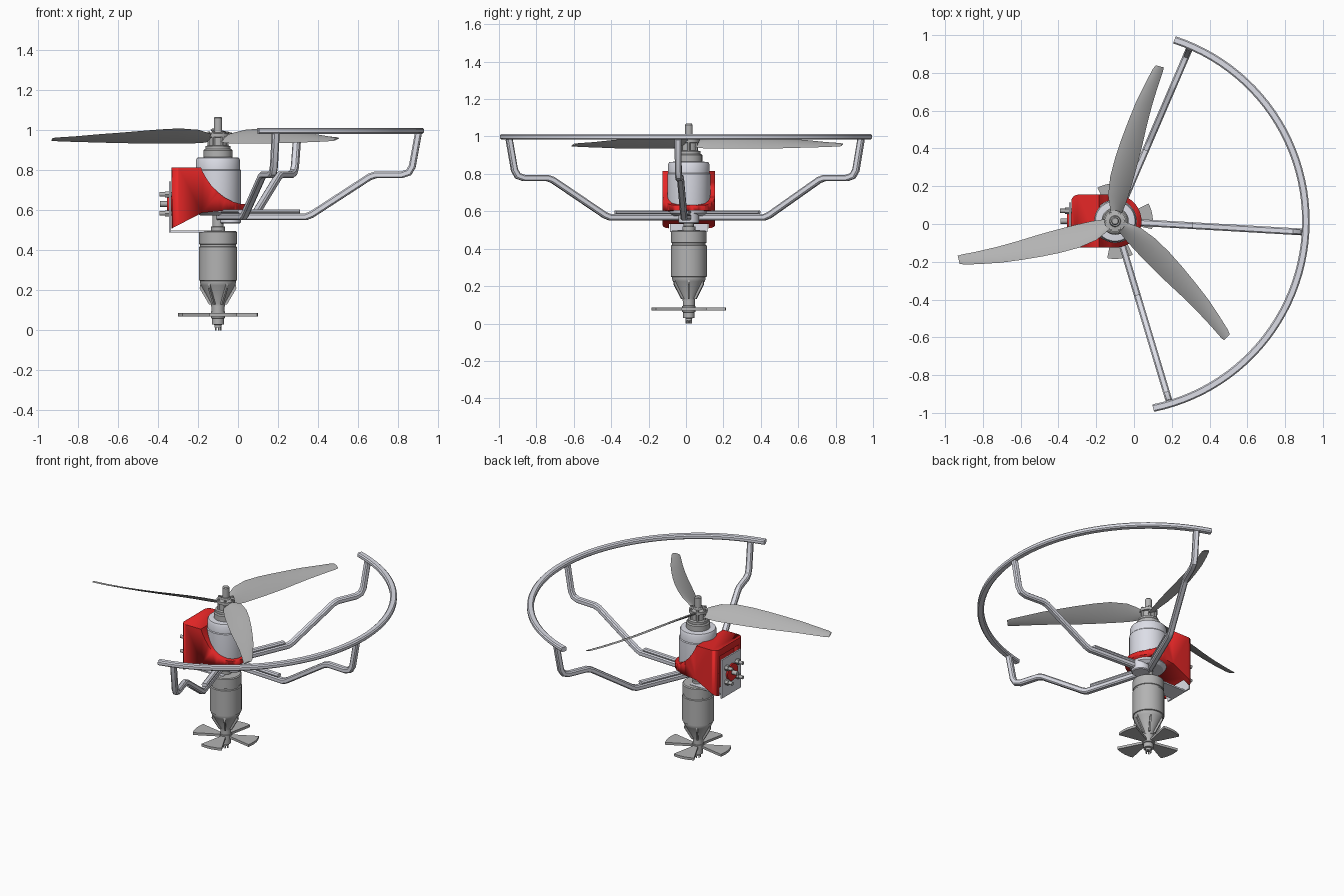
import bpy, bmesh, math
from mathutils import Vector, Matrix

if "Cube" in bpy.data.objects:
    bpy.data.objects.remove(bpy.data.objects["Cube"])

AXIS = Vector((-0.10, 0.015, 0))      # all parts are modelled around this shaft axis


def mat(name, c):
    m = bpy.data.materials.new(name)
    m.diffuse_color = (*c, 1)
    m.use_nodes = True
    m.node_tree.nodes["Principled BSDF"].inputs["Base Color"].default_value = m.diffuse_color
    return m


RED = mat("red_paint", (0.8, 0.02, 0.02))
LIGHT = mat("light_metal", (0.72, 0.73, 0.8))
GREY = mat("grey_metal", (0.45, 0.45, 0.45))


def finish(name, bm, m=GREY, rot=0, smooth=True):
    bmesh.ops.recalc_face_normals(bm, faces=bm.faces)
    me = bpy.data.meshes.new(name)
    bm.to_mesh(me)
    bm.free()
    if smooth:
        me.shade_smooth()
        me.set_sharp_from_angle(angle=math.radians(32))
    ob = bpy.data.objects.new(name, me)
    ob.location = AXIS
    ob.rotation_euler.z = rot
    me.materials.append(m)
    bpy.context.collection.objects.link(ob)
    return ob


def skin(rings, bm=None):
    """Bridge closed rings of points and cap the ends."""
    bm = bm or bmesh.new()
    vs = [[bm.verts.new(p) for p in r] for r in rings]
    n = len(vs[0])
    for a, b in zip(vs, vs[1:]):
        for i in range(n):
            bm.faces.new((a[i], a[(i + 1) % n], b[(i + 1) % n], b[i]))
    bm.faces.new(vs[0][::-1])
    bm.faces.new(vs[-1])
    return bm


def lathe(name, prof, m=GREY, x=0, seg=48):
    return finish(name, skin([[(x + r * math.cos(2 * math.pi * i / seg), r * math.sin(2 * math.pi * i / seg), z)
                               for i in range(seg)] for r, z in prof]), m)


def add_box(bm, lo, hi):
    lo, hi = Vector(lo), Vector(hi)
    bmesh.ops.create_cube(bm, matrix=Matrix.Translation((lo + hi) / 2) @ Matrix.Diagonal((*(hi - lo), 1)))


def add_cyl(bm, p, r, depth, along_x=False, seg=16):
    rot = Matrix.Rotation(math.pi / 2, 4, 'Y') if along_x else Matrix()
    bmesh.ops.create_cone(bm, cap_ends=True, segments=seg, radius1=r, radius2=r, depth=depth,
                          matrix=Matrix.Translation(p) @ rot)


def sweep(name, pts, side, w, h, m=LIGHT, rot=0):
    """Sweep a chamfered rectangle; w runs along the fixed side vector."""
    pts, side, c = [Vector(p) for p in pts], Vector(side), 0.007
    sec = [(w/2, h/2-c), (w/2-c, h/2), (c-w/2, h/2), (-w/2, h/2-c),
           (-w/2, c-h/2), (c-w/2, -h/2), (w/2-c, -h/2), (w/2, c-h/2)]
    rings = []
    for i, p in enumerate(pts):
        a = (p - pts[max(i-1, 0)]).normalized()
        b = (pts[min(i+1, len(pts)-1)] - p).normalized()
        t = (a + b).normalized()
        k = 1 / max(0.5, t.dot(b if b.length else a))
        n = side.cross(t)
        rings.append([p + side * s + n * q * k for s, q in sec])
    return finish(name, skin(rings), m, rot)


def prism(pts, vec):
    return skin([[Vector(p) for p in pts], [Vector(p) + Vector(vec) for p in pts]])


# Guard: partial ring carried by three bent arms
MID = -3.3
arc = [math.radians(MID + a) for a in [-75.2 + 150.4 * i / 48 for i in range(49)]]
sweep("guard_ring", [(1.01 * math.cos(a), 1.01 * math.sin(a), 0.998) for a in arc], (0, 0, 1), 0.03, 0.04)
arm = [(0.03, 0.568), (0.44, 0.568), (0.47, 0.58), (0.76, 0.768), (0.79, 0.778), (0.92, 0.778),
       (0.955, 0.79), (0.973, 0.82), (1.003, 0.985)]
for label, off in (("middle", 0), ("back", 70), ("front", -70)):
    r = math.radians(MID + off)
    sweep(f"guard_arm_{label}", [(x, 0, z) for x, z in arm], (0, 1, 0), 0.036, 0.034, LIGHT, r)
    sweep(f"arm_brace_{label}", [(0.1, 0, 0.595), (0.41, 0, 0.595)], (0, 1, 0), 0.036, 0.02, LIGHT, r)
lathe("arm_hub", [(0.05, 0.535), (0.055, 0.54), (0.055, 0.605), (0.05, 0.61)], LIGHT, x=0.06)

# Upper motor
lathe("upper_motor", [(0.09, 0.575), (0.112, 0.59), (0.115, 0.61), (0.115, 0.80), (0.111, 0.805), (0.111, 0.85),
                      (0.105, 0.863), (0.07, 0.866)], LIGHT)
lathe("motor_neck", [(0.072, 0.86), (0.072, 0.90), (0.066, 0.907), (0.05, 0.907)])

# Upper propeller hub, shaft and bolts
lathe("propeller_hub", [(0.062, 0.905), (0.062, 0.922), (0.045, 0.925), (0.045, 0.965), (0.056, 0.967),
                        (0.056, 0.985), (0.03, 0.99), (0.026, 1.0)])
lathe("propeller_shaft", [(0.021, 0.95), (0.021, 1.062), (0.016, 1.068)], seg=24)
bm = bmesh.new()
for i in range(6):
    a = i * math.pi / 3
    add_cyl(bm, (0.046 * math.cos(a), 0.046 * math.sin(a), 0.955), 0.008, 0.08, seg=6)
finish("hub_bolts", bm)

# Upper propeller blades: radius, trailing/leading offset, trailing/leading height
stations = [(0.03, -0.02, 0.03, 0.945, 0.975), (0.07, -0.025, 0.05, 0.938, 0.99), (0.12, -0.03, 0.073, 0.935, 1.003),
            (0.22, -0.032, 0.09, 0.935, 1.01), (0.32, -0.031, 0.092, 0.935, 1.005), (0.42, -0.028, 0.088, 0.935, 0.997),
            (0.53, -0.022, 0.079, 0.937, 0.988), (0.64, -0.019, 0.067, 0.94, 0.98), (0.75, -0.021, 0.047, 0.943, 0.97),
            (0.83, -0.025, 0.03, 0.946, 0.965), (0.853, -0.024, 0.02, 0.948, 0.962)]
for k in range(3):
    rings = []
    for u, v0, v1, z0, z1 in stations:
        th = 0.011 * (1 - 0.6 * u)
        top = [(i / 8, 1.0) for i in range(9)]
        low = [(i / 8, -0.5) for i in range(7, 0, -1)]
        rings.append([(u, v0 + (v1 - v0) * t, z0 + (z1 - z0) * t + s * th * 4 * t * (1 - t)) for t, s in top + low])
    finish(f"upper_blade_{k + 1}", skin(rings), GREY, math.radians(74 + 120 * k))

# Red cowling: rounded plan cut to the swooping side profile
R, B, C = 0.14, -0.232, 0.035
plan = [(R * math.cos(a), R * math.sin(a), 0.45) for a in [math.pi * (i / 24 - 0.5) for i in range(25)]]
for sy, a0 in ((1, 90), (-1, 180)):
    for i in range(7):
        a = math.radians(a0 + 15 * i)
        plan.append((B + C + C * math.cos(a), sy * (R - C) + C * math.sin(a), 0.45))
cowl = finish("cowling", prism(plan, (0, 0, 0.5)), RED)
side = [(-0.3, 0.815), (-0.085, 0.815), (-0.075, 0.79), (-0.055, 0.755), (-0.03, 0.72), (0.0, 0.69), (0.035, 0.663),
        (0.075, 0.643), (0.11, 0.633), (0.2, 0.63), (0.2, 0.603), (0.08, 0.603), (-0.08, 0.588), (-0.23, 0.51),
        (-0.3, 0.475)]
cut1 = finish("cowling_profile_cutter", prism([(x, -0.3, z) for x, z in side], (0, 0.6, 0)), RED)
bm = bmesh.new()
add_box(bm, (-0.4, -0.105, 0.45), (-0.19, 0.105, 0.77))
cut2 = finish("cowling_recess_cutter", bm, RED)
for op, cutter in (('INTERSECT', cut1), ('DIFFERENCE', cut2)):
    mod = cowl.modifiers.new(op.lower(), 'BOOLEAN')
    mod.operation, mod.object, mod.solver = op, cutter, 'EXACT'
    cutter.hide_render = True
    cutter.hide_set(True)
    cutter.display_type = 'WIRE'

# Rear bracket, red boss and mounting studs
bm = bmesh.new()
add_box(bm, (-0.244, -0.1, 0.49), (-0.234, 0.1, 0.745))
add_box(bm, (-0.244, -0.06, 0.49), (0.02, 0.06, 0.5))
finish("rear_bracket", bm, LIGHT)
bm = bmesh.new()
add_cyl(bm, (-0.24, 0, 0.632), 0.055, 0.03, True, 32)
finish("rear_boss", bm, RED)
bm = bmesh.new()
for y in (-0.055, 0.055):
    for z in (0.585, 0.68):
        add_cyl(bm, (-0.262, y, z), 0.011, 0.06, True)
        add_cyl(bm, (-0.255, y, z), 0.018, 0.022, True, 6)
add_cyl(bm, (-0.26, 0, 0.632), 0.014, 0.06, True)
finish("mounting_studs", bm)

# Lower motor with cone, shaft and fins
lathe("lower_motor", [(0.028, 0.58), (0.028, 0.52), (0.035, 0.518), (0.035, 0.498), (0.088, 0.497), (0.094, 0.492),
                      (0.094, 0.432), (0.09, 0.43), (0.09, 0.42), (0.096, 0.417), (0.096, 0.25), (0.09, 0.248),
                      (0.09, 0.238), (0.085, 0.225), (0.034, 0.135), (0.034, 0.12)])
bm = bmesh.new()
for i in range(6):
    fin = [(0.03, -0.005, 0.13), (0.045, -0.005, 0.13), (0.092, -0.005, 0.21), (0.088, -0.005, 0.235), (0.03, -0.005, 0.235)]
    q = Matrix.Rotation(i * math.pi / 3, 3, 'Z')
    skin([[q @ Vector(p) for p in fin], [q @ (Vector(p) + Vector((0, 0.01, 0))) for p in fin]], bm)
finish("cone_fins", bm)
lathe("lower_shaft", [(0.032, 0.135), (0.032, 0.095), (0.036, 0.094), (0.036, 0.062), (0.03, 0.06), (0.03, 0.03),
                      (0.018, 0.028), (0.018, 0.015)], seg=32)
bm = bmesh.new()
for i in range(5):
    a = i * math.tau / 5
    add_cyl(bm, (0.014 * math.cos(a), 0.014 * math.sin(a), 0.01), 0.004, 0.02, seg=8)
finish("shaft_pins", bm)

# Lower four-blade propeller
h = math.radians(20)
wedge = [(0.025, -0.012, 0.07)] + [(0.2 * math.cos(a), 0.2 * math.sin(a), 0.07)
                                   for a in [h * (i / 5 - 1) for i in range(11)]] + [(0.025, 0.012, 0.07)]
for k in range(4):
    finish(f"lower_blade_{k + 1}", prism(wedge, (0, 0, 0.016)), GREY, math.radians(8 + 90 * k))
